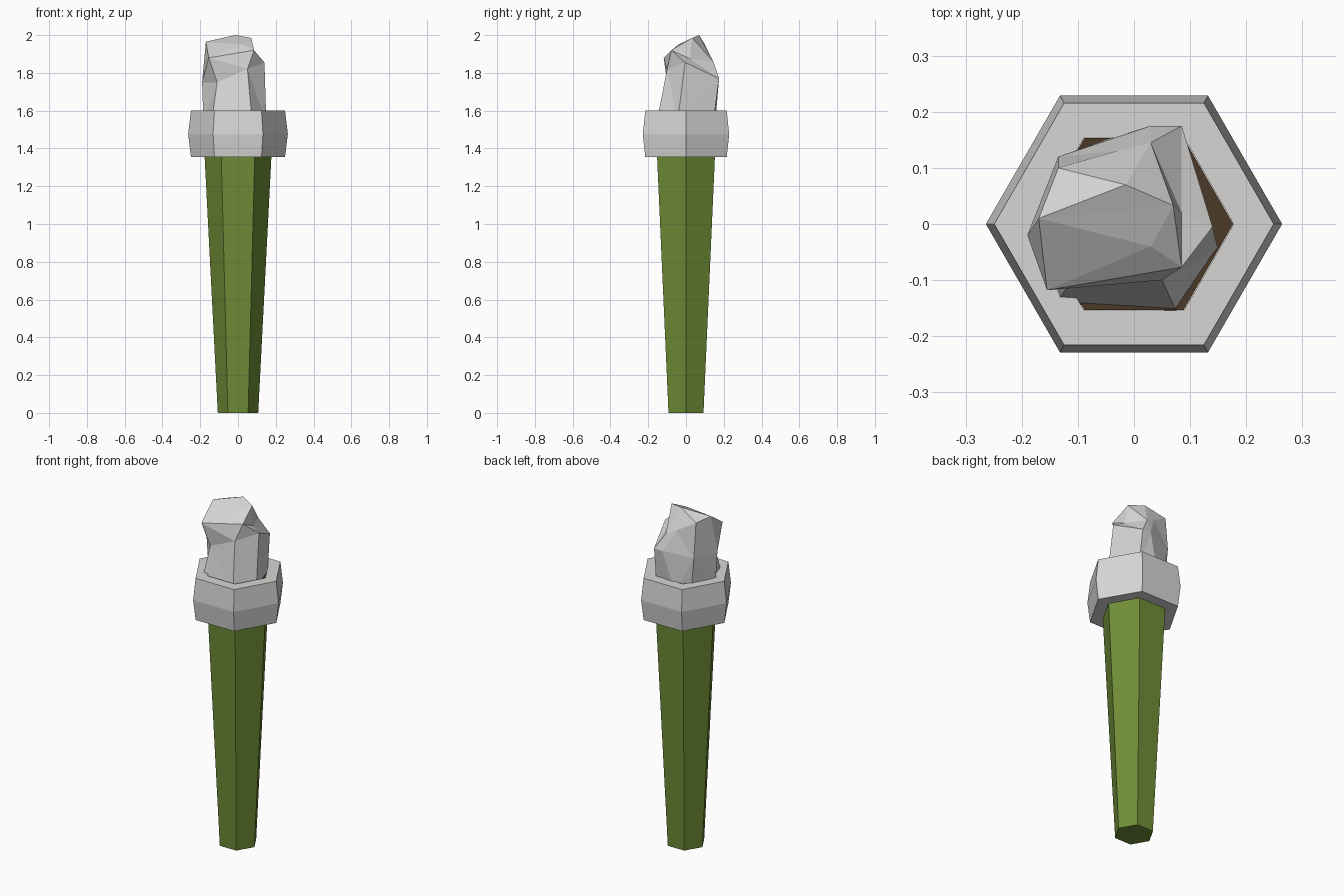
import bpy, bmesh, math

if "Cube" in bpy.data.objects:
    bpy.data.objects.remove(bpy.data.objects["Cube"])

def mat(name, rgb):
    m = bpy.data.materials.new(name)
    m.diffuse_color = (*rgb, 1)
    m.use_nodes = True
    m.node_tree.nodes["Principled BSDF"].inputs["Base Color"].default_value = m.diffuse_color
    return m

GREEN = mat("green", (0.16, 0.265, 0.038))
BROWN = mat("dark brown", (0.072, 0.04, 0.019))
GREY = mat("light grey", (0.68, 0.675, 0.665))

def finish(name, bm, mats):
    bmesh.ops.recalc_face_normals(bm, faces=bm.faces)
    me = bpy.data.meshes.new(name)
    bm.to_mesh(me)
    bm.free()
    for m in mats:
        me.materials.append(m)
    ob = bpy.data.objects.new(name, me)
    bpy.context.collection.objects.link(ob)
    return ob

def hexagon(r, z):
    return [(r * math.cos(math.pi * i / 3), r * math.sin(math.pi * i / 3), z) for i in range(6)]

def loft(bm, rings, closed=False):
    # join rings of equal point count with side faces
    rows = [[bm.verts.new(p) for p in ring] for ring in rings]
    n = len(rows[0])
    pairs = list(zip(rows, rows[1:])) + ([(rows[-1], rows[0])] if closed else [])
    for a, b in pairs:
        for i in range(n):
            j = (i + 1) % n
            bm.faces.new((a[i], a[j], b[j], b[i]))
    return rows

# handle: tapered hexagonal shaft with a brown top
bm = bmesh.new()
rows = loft(bm, [hexagon(0.107, 0), hexagon(0.177, 1.36), hexagon(0.177, 1.56)])
bm.faces.new(rows[0])
bm.faces.new(rows[-1]).material_index = 1
finish("handle", bm, [GREEN, BROWN])

# collar: hexagonal ring with a bulging middle
bm = bmesh.new()
loft(bm, [hexagon(0.178, 1.355), hexagon(0.249, 1.355), hexagon(0.264, 1.475),
          hexagon(0.249, 1.6), hexagon(0.178, 1.6)], closed=True)
finish("collar", bm, [GREY])

# rough stone: three uneven loops and a faceted cap
base = [(-0.14, -0.142, 1.54), (0.075, -0.155, 1.54), (0.15, -0.045, 1.54), (0.09, 0.145, 1.54),
        (-0.035, 0.155, 1.54), (-0.115, 0.118, 1.54), (-0.183, -0.01, 1.54)]
waist = [(-0.11, -0.10, 1.75), (0.05, -0.10, 1.82), (0.14, -0.005, 1.855), (0.085, 0.175, 1.77),
         (0.03, 0.175, 1.77), (-0.135, 0.12, 1.75), (-0.19, -0.02, 1.75)]
top = [(-0.155, -0.118, 1.88), (0.085, -0.077, 1.92), (0.085, 0.02, 1.875), (0.03, 0.145, 1.86),
       (-0.03, 0.13, 1.89), (-0.135, 0.10, 1.95), (-0.17, 0.01, 1.965)]
bm = bmesh.new()
rows = loft(bm, [base, waist, top])
bm.faces.new(rows[0])
c, d, m, h, k, a, b = rows[-1]
e = bm.verts.new((0.07, 0.033, 1.985))
f = bm.verts.new((-0.015, 0.07, 2.0))
n = bm.verts.new((0.03, -0.04, 1.95))
for tri in [(c, d, n), (c, n, b), (b, n, e), (n, d, e), (d, m, e), (m, h, e),
            (e, h, f), (f, h, k), (f, k, a), (f, a, b), (b, e, f)]:
    bm.faces.new(tri)
bmesh.ops.triangulate(bm, faces=bm.faces)
finish("stone_tip", bm, [GREY])
